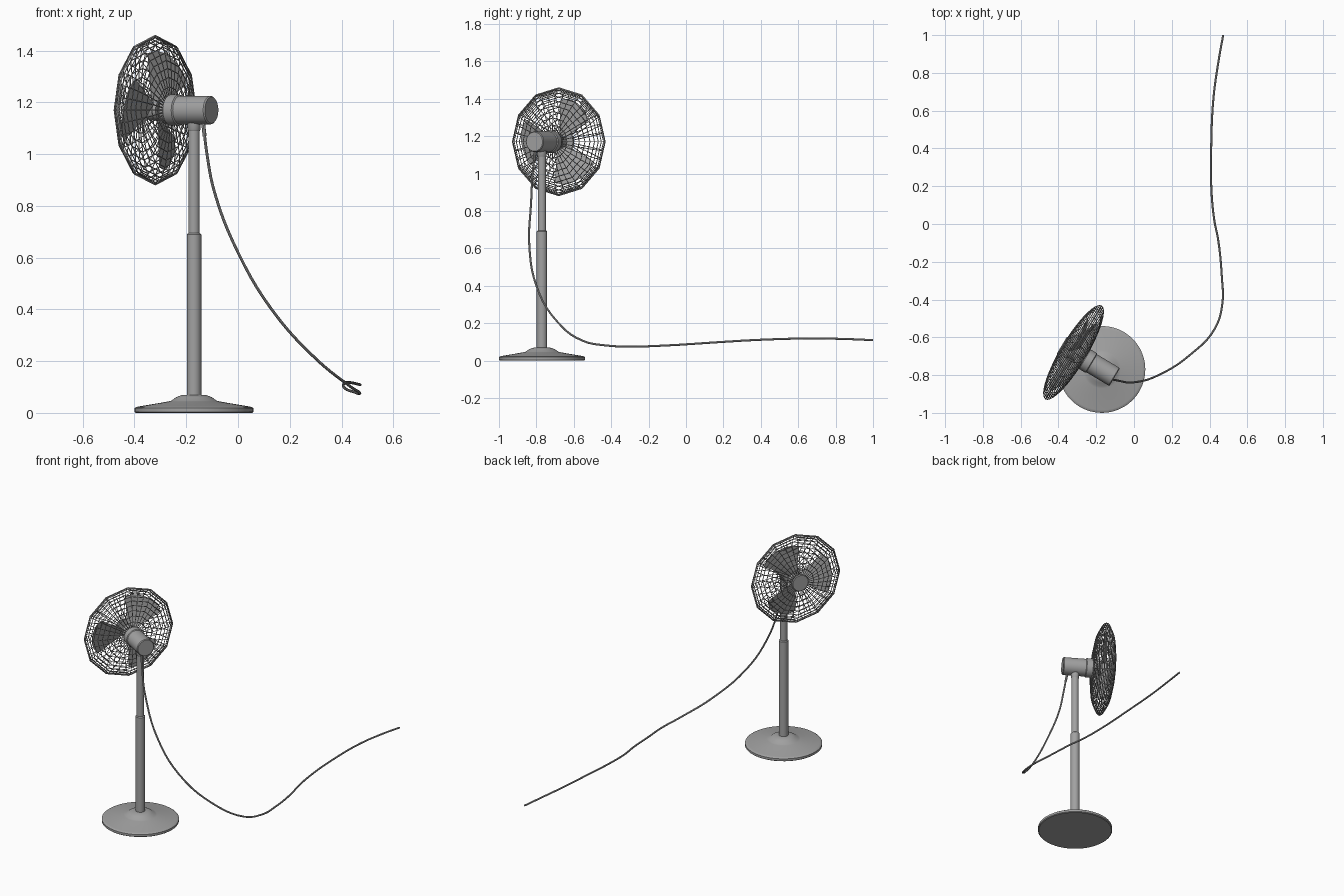
import bpy
import bmesh
from math import sin, cos, pi, tau, radians
from mathutils import Matrix, Vector

if "Cube" in bpy.data.objects:
    bpy.data.objects.remove(bpy.data.objects["Cube"], do_unlink=True)

grey = bpy.data.materials.new("plain grey")
grey.use_nodes = True
grey.diffuse_color = (0.36, 0.36, 0.36, 1)
grey.node_tree.nodes["Principled BSDF"].inputs["Base Color"].default_value = grey.diffuse_color

# Stand axis, and the head frame: local x across, y up, z towards the motor's back
STAND = Matrix.Translation((-0.17, -0.77, 0))
across = Vector((0.514, 0.857, 0)).normalized()
up = Vector((0, 0, 1))
HEAD = Matrix((across, up, across.cross(up))).transposed().to_4x4()
HEAD.translation = (-0.32, -0.68, 1.17)

CAGE_R = 0.287
CAGE_DEPTH = 0.068
SIDES = 12
SPOKES = 36
RINGS = 10


def finish(ob, matrix, smooth=True):
    ob.matrix_world = matrix
    bpy.ops.object.select_all(action="DESELECT")
    ob.select_set(True)
    bpy.context.view_layer.objects.active = ob
    if ob.type == "CURVE":
        bpy.ops.object.convert(target="MESH")
    if smooth:
        bpy.ops.object.shade_smooth_by_angle(angle=radians(35))


def add_mesh(name, bm, matrix):
    bmesh.ops.recalc_face_normals(bm, faces=bm.faces[:])
    me = bpy.data.meshes.new(name)
    bm.to_mesh(me)
    bm.free()
    me.materials.append(grey)
    ob = bpy.data.objects.new(name, me)
    bpy.context.collection.objects.link(ob)
    finish(ob, matrix)


def lathe(name, profile, matrix, n=32):
    """Closed turned solid from (radius, height) pairs."""
    bm = bmesh.new()
    rings = [[bm.verts.new((r * cos(tau * i / n), r * sin(tau * i / n), z))
              for i in range(n)] for r, z in profile]
    for a, b in zip(rings, rings[1:]):
        for i in range(n):
            j = (i + 1) % n
            bm.faces.new((a[i], a[j], b[j], b[i]))
    bm.faces.new(rings[0])
    bm.faces.new(rings[-1])
    add_mesh(name, bm, matrix)


def wires(name, paths, radius, matrix, closed=False, kind="POLY", detail=0):
    """Round wires along lists of points."""
    cu = bpy.data.curves.new(name, "CURVE")
    cu.dimensions = "3D"
    cu.bevel_depth = radius
    cu.bevel_resolution = detail
    cu.use_fill_caps = True
    for path in paths:
        sp = cu.splines.new(kind)
        if kind == "BEZIER":
            sp.bezier_points.add(len(path) - 1)
            for p, co in zip(sp.bezier_points, path):
                p.co = co
                p.handle_left_type = p.handle_right_type = "AUTO"
            sp.resolution_u = 5
        else:
            sp.points.add(len(path) - 1)
            for p, co in zip(sp.points, path):
                p.co = (*co, 1)
        sp.use_cyclic_u = closed
    cu.materials.append(grey)
    ob = bpy.data.objects.new(name, cu)
    bpy.context.collection.objects.link(ob)
    finish(ob, matrix, smooth=detail > 0)


# Stand
lathe("base", [(0.225, 0), (0.23, 0.004), (0.23, 0.018), (0.223, 0.023), (0.215, 0.0245),
               (0.1, 0.044), (0.088, 0.047), (0.07, 0.06), (0.05, 0.068), (0.028, 0.07)],
      STAND, 48)
lathe("lower_pole", [(0.028, 0.06), (0.028, 0.69), (0.022, 0.695)], STAND, 24)
lathe("upper_pole", [(0.022, 0.68), (0.022, 1.14)], STAND, 24)
lathe("pole_collar", [(0.022, 1.09), (0.025, 1.095), (0.025, 1.13)], STAND, 24)

# Motor
lathe("motor_housing", [(0.055, 0.05), (0.055, 0.249), (0.051, 0.254)], HEAD)
lathe("motor_flange", [(0.055, 0.066), (0.06, 0.07), (0.06, 0.108), (0.055, 0.112)], HEAD)
lathe("blade_hub", [(0.035, -0.025), (0.04, -0.02), (0.04, 0.025)], HEAD, 24)
lathe("motor_shaft", [(0.012, 0.02), (0.012, 0.06)], HEAD, 12)
lathe("front_badge", [(0.05, -0.073), (0.055, -0.069), (0.055, -0.063)], HEAD)


# Cage: a flattened ball of twelve-sided rings, t running from hub to rim
def cage_point(t, angle, side):
    bend = 0.18 + (pi / 2 - 0.18) * t
    step = tau / SIDES
    flat = cos(step / 2) / cos(angle % step - step / 2)
    r = CAGE_R * sin(bend) * flat
    return (r * cos(angle), r * sin(angle), side * CAGE_DEPTH * cos(bend))


levels = [i / RINGS for i in range(RINGS)]
corners = [tau * i / SIDES for i in range(SIDES)]
rings = [[cage_point(t, a, s) for a in corners] for s in (-1, 1) for t in levels]
wires("cage_rings", rings, 0.0024, HEAD, closed=True)
spokes = []
for i in range(SPOKES):
    a = tau * i / SPOKES + 1e-6
    spokes.append([cage_point(t, a, -1) for t in levels + [1]]
                  + [cage_point(t, a, 1) for t in reversed(levels)])
wires("cage_spokes", spokes, 0.0022, HEAD)
wires("cage_rim", [[cage_point(1, a, 1) for a in corners]], 0.004, HEAD, closed=True)

# Three pitched blades, each a thin swept sector
for k in range(3):
    bm = bmesh.new()
    grid = []
    cols, rows = 6, 5
    for j in range(rows + 1):
        t = j / rows
        r = 0.035 + 0.2 * t
        row = []
        for i in range(cols + 1):
            s = 2 * i / cols - 1
            a = s * radians(32)
            rr = r - 0.015 * t * s ** 4
            row.append(bm.verts.new((rr * cos(a), rr * sin(a), -s * (0.015 + 0.012 * t))))
        grid.append(row)
    for a, b in zip(grid, grid[1:]):
        for i in range(cols):
            bm.faces.new((a[i], a[i + 1], b[i + 1], b[i]))
    bmesh.ops.recalc_face_normals(bm, faces=bm.faces[:])
    bmesh.ops.solidify(bm, geom=bm.faces[:], thickness=0.004)
    add_mesh(f"blade_{k + 1}", bm, HEAD @ Matrix.Rotation(pi / 3 + k * tau / 3, 4, "Z"))

# Power cable
cable = [(-0.135, -0.805, 1.13), (-0.12, -0.82, 1.0), (-0.09, -0.828, 0.85),
         (0, -0.838, 0.62), (0.13, -0.8, 0.4), (0.3, -0.69, 0.21), (0.43, -0.55, 0.105),
         (0.468, -0.42, 0.08), (0.465, -0.28, 0.075), (0.445, -0.08, 0.082),
         (0.425, 0.02, 0.088), (0.409, 0.2, 0.1), (0.409, 0.42, 0.112),
         (0.42, 0.66, 0.118), (0.447, 0.86, 0.115), (0.472, 1.0, 0.109)]
wires("power_cable", [cable], 0.0055, Matrix(), kind="BEZIER", detail=2)
wires("cable_sleeve", [[(-0.137, -0.803, 1.14), (-0.129, -0.812, 1.07)]],
      0.0075, Matrix(), detail=2)
